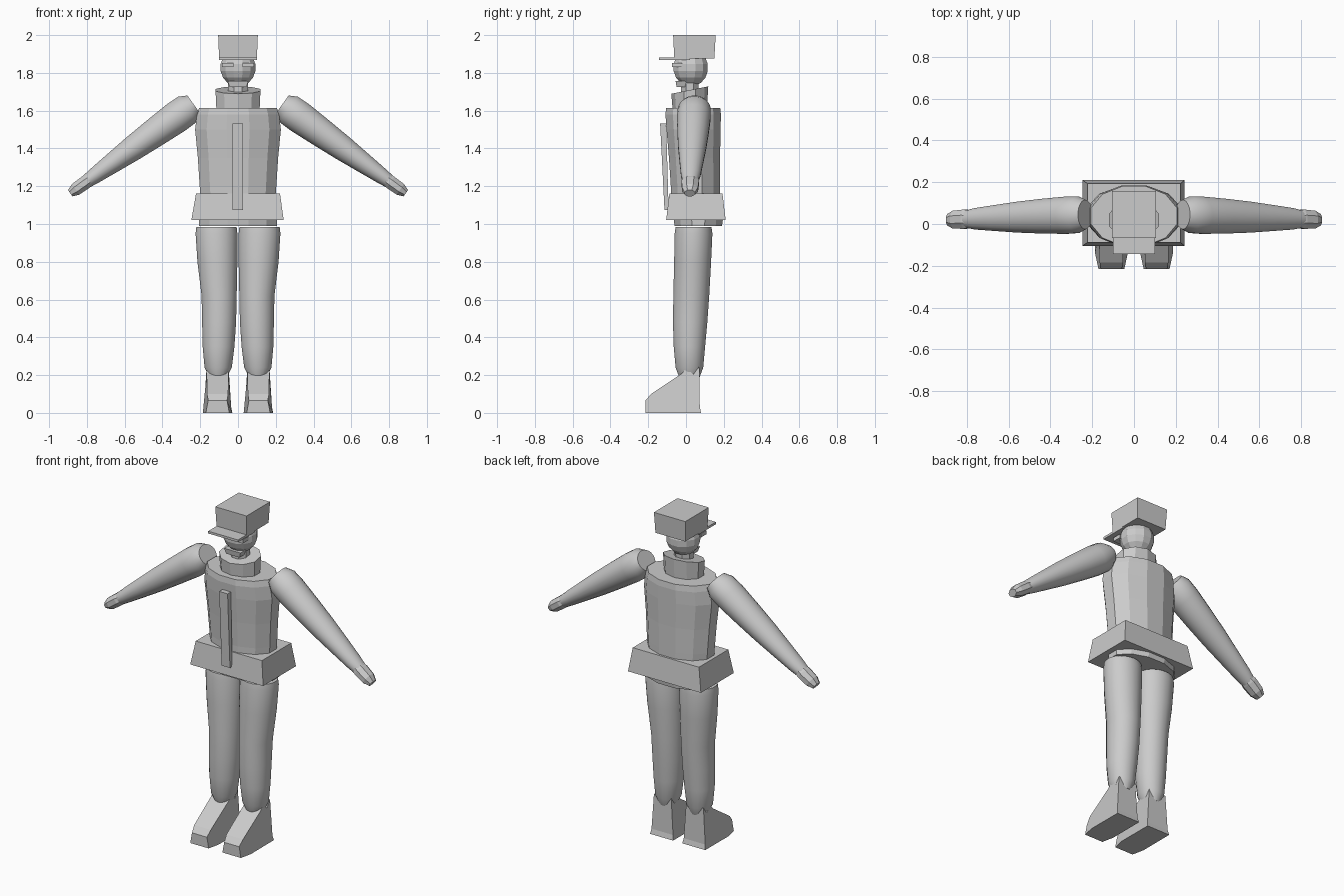
import bpy, bmesh, math
from mathutils import Vector

cube = bpy.data.objects.get("Cube")
if cube:
    bpy.data.objects.remove(cube, do_unlink=True)

grey = bpy.data.materials.new("plain grey")
grey.use_nodes = True
colour = (0.6, 0.6, 0.6, 1)
grey.diffuse_color = colour
grey.node_tree.nodes["Principled BSDF"].inputs["Base Color"].default_value = colour

X, Y, Z = Vector((1, 0, 0)), Vector((0, 1, 0)), Vector((0, 0, 1))


def finish(name, bm, smooth=False):
    bmesh.ops.recalc_face_normals(bm, faces=bm.faces)
    mesh = bpy.data.meshes.new(name)
    bm.to_mesh(mesh)
    bm.free()
    mesh.materials.append(grey)
    ob = bpy.data.objects.new(name, mesh)
    bpy.context.collection.objects.link(ob)
    if smooth:
        bpy.ops.object.select_all(action='DESELECT')
        ob.select_set(True)
        bpy.context.view_layer.objects.active = ob
        bpy.ops.object.shade_smooth_by_angle(angle=math.radians(50))
    return ob


def bridge(bm, rings):
    """Skin a list of vertex rings and cap both ends."""
    n = len(rings[0])
    for a, b in zip(rings, rings[1:]):
        for i in range(n):
            j = (i + 1) % n
            bm.faces.new((a[i], a[j], b[j], b[i]))
    bm.faces.new(rings[0])
    bm.faces.new(rings[-1])


def loft(name, rings, n, u=X, v=Y, smooth=False, turn=0.5):
    """Rings are (centre, radius along u, radius along v)."""
    bm = bmesh.new()
    made = []
    for c, ru, rv in rings:
        angles = [math.tau * (i + turn) / n for i in range(n)]
        made.append([bm.verts.new(Vector(c) + u * ru * math.cos(a) + v * rv * math.sin(a))
                     for a in angles])
    bridge(bm, made)
    return finish(name, bm, smooth)


def block(name, low, high):
    """Tapered box: each end is (x0, x1, y0, y1, z)."""
    bm = bmesh.new()
    bridge(bm, [[bm.verts.new((x, y, z)) for x, y in ((a, c), (b, c), (b, d), (a, d))]
                for a, b, c, d, z in (low, high)])
    return finish(name, bm)


# Torso and hips
loft("torso", [((0, 0.05, 1.14), 0.205, 0.135), ((0, 0.05, 1.2), 0.21, 0.135),
               ((0, 0.045, 1.35), 0.22, 0.14), ((0, 0.04, 1.5), 0.235, 0.148),
               ((0, 0.038, 1.58), 0.225, 0.152), ((0, 0.038, 1.615), 0.213, 0.148)], 12)
loft("hips", [((0, 0.065, 0.99), 0.215, 0.13), ((0, 0.065, 1.06), 0.215, 0.14)], 12)

# Flared belt and front strip
block("belt", (-0.247, 0.242, -0.105, 0.21, 1.02), (-0.222, 0.222, -0.088, 0.193, 1.162))
block("front_strip", (-0.03, 0.026, -0.114, -0.092, 1.075), (-0.03, 0.026, -0.137, -0.105, 1.533))

# Collar with a raised back, and neck
collar = loft("collar", [((0, 0.02, 1.6), 0.12, 0.09), ((0, 0.02, 1.705), 0.125, 0.098)], 10)
for vert in collar.data.vertices:
    if vert.co.z > 1.65:
        vert.co.z += vert.co.y * 0.2
loft("neck", [((0, 0.02, 1.65), 0.055, 0.05), ((0, 0.02, 1.79), 0.058, 0.052)], 8)
block("chin", (-0.045, 0.045, -0.05, 0.02, 1.725), (-0.055, 0.055, -0.055, 0.02, 1.757))

# Head
steps = [math.pi * (0.08 + 0.84 * i / 7) for i in range(8)]
loft("head", [((0, 0.025, 1.828 - 0.1 * math.cos(t)), 0.097 * math.sin(t), 0.095 * math.sin(t))
              for t in steps], 12)
for name, s in (("left", 1), ("right", -1)):
    a, b = sorted((s * 0.025, s * 0.085))
    block(name + "_eyepiece", (a, b, -0.075, -0.02, 1.83), (a, b, -0.075, -0.02, 1.853))

# Cap
block("cap", (-0.1, 0.1, -0.062, 0.15, 1.875), (-0.105, 0.105, -0.068, 0.157, 2))
block("cap_brim", (-0.1, 0.1, -0.143, 0.02, 1.868), (-0.1, 0.1, -0.143, 0.02, 1.882))

# Limbs, mirrored
for name, s in (("left", 1), ("right", -1)):
    # Legs
    loft(name + "_leg", [((s * x, y, z), rx, ry) for x, y, z, rx, ry in (
        (0.114, 0.04, 0.985, 0.108, 0.096), (0.114, 0.04, 0.95, 0.112, 0.101),
        (0.109, 0.035, 0.8, 0.107, 0.099), (0.1, 0.028, 0.62, 0.094, 0.096),
        (0.1, 0.022, 0.48, 0.091, 0.092), (0.103, 0.018, 0.35, 0.085, 0.084),
        (0.105, 0.018, 0.24, 0.073, 0.074), (0.105, 0.018, 0.19, 0.048, 0.055))],
        20, smooth=True)

    # Shoes: side profile with a toe that narrows, on a thin heel flange
    bm = bmesh.new()
    profile = ((-0.215, 0.0, 0.062), (-0.215, 0.065, 0.05), (-0.185, 0.1, 0.056),
               (-0.02, 0.21, 0.058), (0.0, 0.235, 0.058), (0.04, 0.205, 0.058),
               (0.07, 0.245, 0.058), (0.073, 0.03, 0.072), (0.08, 0.0, 0.077),
               (-0.14, 0.0, 0.078))
    bridge(bm, [[bm.verts.new((s * 0.108 + side * w, y, z)) for y, z, w in profile]
                for side in (-1, 1)])
    finish(name + "_shoe", bm)

    # Arms and mitten hands, lofted along the sloping arm line
    start, end = Vector((s * 0.243, 0.045, 1.625)), Vector((s * 0.885, 0.02, 1.165))
    along = (end - start).normalized()
    across = along.cross(Y).normalized()

    def ring(t, ru, rv):
        return (start.lerp(end, t), ru, rv)

    loft(name + "_arm", [ring(-0.015, 0.06, 0.07), ring(0.04, 0.084, 0.088),
                         ring(0.13, 0.086, 0.09), ring(0.3, 0.078, 0.084),
                         ring(0.48, 0.068, 0.075), ring(0.65, 0.055, 0.063),
                         ring(0.8, 0.043, 0.052), ring(0.87, 0.036, 0.042)],
         20, across, Y, smooth=True)
    loft(name + "_hand", [ring(0.82, 0.032, 0.04), ring(0.88, 0.039, 0.05),
                          ring(0.96, 0.037, 0.046), ring(1.005, 0.022, 0.03)],
         8, across, Y)
